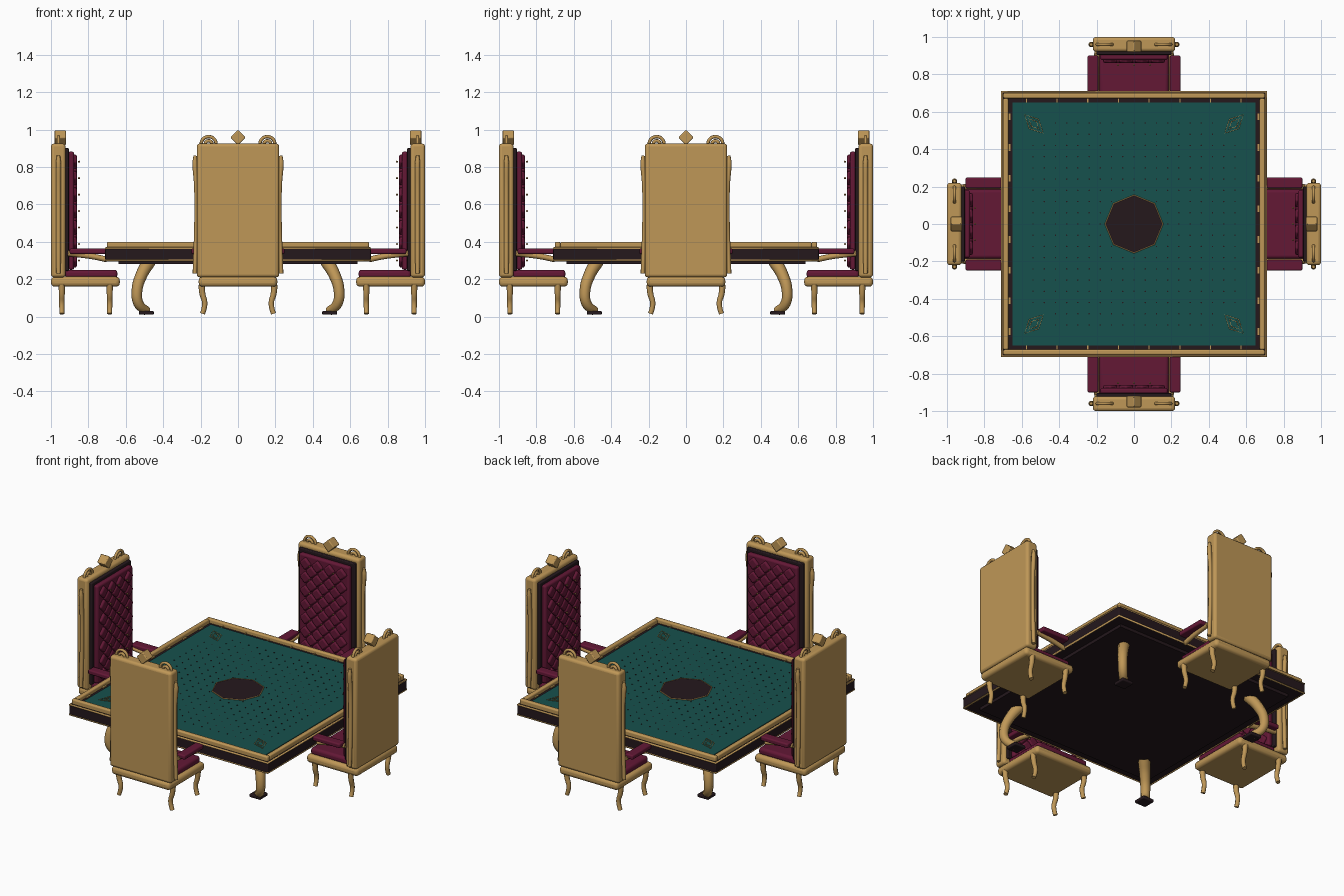
import bpy, bmesh, math
from mathutils import Matrix, Vector

if "Cube" in bpy.data.objects:
    bpy.data.objects.remove(bpy.data.objects["Cube"])


def material(name, rgb):
    m = bpy.data.materials.new(name)
    m.diffuse_color = (*rgb, 1)
    m.use_nodes = True
    m.node_tree.nodes["Principled BSDF"].inputs["Base Color"].default_value = m.diffuse_color
    return m


GOLD = material("gilded wood", (0.52, 0.31, 0.095))
RED = material("crimson leather", (0.125, 0.009, 0.036))
DARK = material("dark wood", (0.018, 0.009, 0.012))
FELT = material("green felt", (0.008, 0.083, 0.075))


def finish(name, data, mat, bevel=0, segments=3):
    data.materials.append(mat)
    ob = bpy.data.objects.new(name, data)
    bpy.context.collection.objects.link(ob)
    if bevel:
        b = ob.modifiers.new("rounded edges", 'BEVEL')
        b.width, b.segments = bevel, segments
    if ob.type == 'MESH':
        bpy.ops.object.select_all(action='DESELECT')
        ob.select_set(True)
        bpy.context.view_layer.objects.active = ob
        bpy.ops.object.shade_smooth_by_angle()
    return ob


def boxes(name, bounds, mat, bevel=0, segments=3):
    """One object from a list of (x0, x1, y0, y1, z0, z1) boxes."""
    bm = bmesh.new()
    for x0, x1, y0, y1, z0, z1 in bounds:
        c = Vector(((x0 + x1) / 2, (y0 + y1) / 2, (z0 + z1) / 2))
        s = Matrix.Diagonal((x1 - x0, y1 - y0, z1 - z0, 1))
        bmesh.ops.create_cube(bm, size=1, matrix=Matrix.Translation(c) @ s)
    me = bpy.data.meshes.new(name)
    bm.to_mesh(me)
    bm.free()
    return finish(name, me, mat, bevel, segments)


def tilted(name, centres, size, mat, bevel):
    """Cubes turned 45 degrees so they read as diamonds from the front."""
    bm = bmesh.new()
    for c in centres:
        m = Matrix.Translation(c) @ Matrix.Rotation(math.pi / 4, 4, 'Y') @ Matrix.Diagonal((*size, 1))
        bmesh.ops.create_cube(bm, size=1, matrix=m)
    me = bpy.data.meshes.new(name)
    bm.to_mesh(me)
    bm.free()
    return finish(name, me, mat, bevel, 2)


def tubes(name, paths, radius, mat, cyclic=False, smooth=True):
    """Round rods along point paths; a 4th value scales the radius."""
    cu = bpy.data.curves.new(name, 'CURVE')
    cu.dimensions = '3D'
    cu.bevel_depth, cu.bevel_resolution = radius, 2
    cu.use_fill_caps, cu.resolution_u = True, 5
    for path in paths:
        sp = cu.splines.new('BEZIER' if smooth else 'POLY')
        pts = sp.bezier_points if smooth else sp.points
        pts.add(len(path) - 1)
        for p, q in zip(pts, path):
            p.co = q[:3] if smooth else (*q[:3], 1)
            p.radius = q[3] if len(q) > 3 else 1
            if smooth:
                p.handle_left_type = p.handle_right_type = 'AUTO'
        sp.use_cyclic_u = cyclic
    return finish(name, cu, mat)


def discs(name, centres, radius, height, sides, mat):
    bm = bmesh.new()
    for c in centres:
        bmesh.ops.create_cone(bm, cap_ends=True, segments=sides, radius1=radius, radius2=radius,
                              depth=height, matrix=Matrix.Translation(c))
    me = bpy.data.meshes.new(name)
    bm.to_mesh(me)
    bm.free()
    return finish(name, me, mat)


def ring(outer, inner, z0, z1):
    """Four bars forming a square frame."""
    return [(-outer, outer, -outer, -inner, z0, z1), (-outer, outer, inner, outer, z0, z1),
            (-outer, -inner, -inner, inner, z0, z1), (inner, outer, -inner, inner, z0, z1)]


# ---- Table ----
boxes("table_body", [(-.71, .71, -.71, .71, .30, .368)], DARK, .006)
boxes("table_underside", [(-.64, .64, -.64, .64, .28, .302)], DARK)
boxes("table_inner_border", [(-.67, .67, -.67, .67, .36, .376)], DARK)
boxes("felt_top", [(-.65, .65, -.65, .65, .365, .381)], FELT)
boxes("gold_rail", ring(.70, .672, .366, .40), GOLD, .008)
for z in (.302, .364):
    tubes("table_edge_trim", [[(-.706, -.706, z), (.706, -.706, z), (.706, .706, z), (-.706, .706, z)]],
          .007, GOLD, True, False)
discs("centre_octagon", [(0, 0, .382)], .153, .006, 8, DARK)
octagon = [(.154 * math.cos(i * math.pi / 4), .154 * math.sin(i * math.pi / 4), .384) for i in range(8)]
tubes("octagon_trim", [octagon], .003, GOLD, True, False)

# felt studs and border ticks
grid = [(-.54 + .06 * i, -.54 + .06 * j, .381) for i in range(19) for j in range(19)]
discs("felt_studs", [p for p in grid if max(abs(p[0]), abs(p[1])) < .45 or
                     min(abs(p[0]), abs(p[1])) < .45], .004, .004, 6, DARK)
ticks = []
for i in range(8):
    t = -.575 + i * .164
    for s in (-1, 1):
        ticks.append((t - .003, t + .003, s * .661 - .012, s * .661 + .012, .37, .382))
        ticks.append((s * .667 - .006, s * .667 + .006, t - .018, t + .018, .37, .382))
boxes("border_ticks", ticks, GOLD)

# corner ornaments, table legs and feet
ornaments, legs, feet = [], [], []
for sx in (-1, 1):
    for sy in (-1, 1):
        for r in (.062, .034):
            ornaments.append([(sx * (.535 + a * r), sy * (.535 + b * r), .382)
                              for a, b in ((.8, .8), (-.4, .4), (-.8, -.8), (.4, -.4))])
        legs.append([(sx * d, sy * d, z, r) for d, z, r in
                     ((.475, .295, 1.15), (.515, .225, 1), (.54, .14, .9), (.532, .07, .85), (.49, .03, .8))])
        feet.append((sx * .49 - .04, sx * .49 + .04, sy * .49 - .04, sy * .49 + .04, .01, .03))
tubes("corner_ornaments", ornaments, .002, GOLD, True, False)
tubes("table_legs", legs, .032, GOLD)
boxes("table_feet", feet, DARK, .006)

# ---- One chair at the front, facing the table ----
chair = [
    boxes("chair_back", [(-.22, .22, -1.0, -.922, .21, .925)], GOLD, .016),
    boxes("seat_frame", [(-.21, .21, -1.0, -.632, .16, .213)], GOLD, .02),
    boxes("seat_cushion", [(-.185, .185, -.925, -.645, .205, .25)], RED, .016),
    boxes("back_dark_panel", [(-.2, .2, -.93, -.904, .245, .9)], DARK, .005),
    boxes("back_padding", [(-.18, .18, -.91, -.876, .25, .882)], RED, .012),
]

# diamond tufting with buttons
d, dz = .085, .088
tufts = [((i - 1.5) * d, -.885, .30 + k * dz) for i in range(4) for k in range(7)]
tufts += [(i * d, -.885, .344 + k * dz) for i in (-1, 0, 1) for k in range(6)]
chair.append(tilted("tufted_diamonds", tufts, (.059, .048, .059), RED, .01))
bm = bmesh.new()
for i in (-1, 0, 1):
    for k in range(7):
        bmesh.ops.create_icosphere(bm, subdivisions=1, radius=.006,
                                   matrix=Matrix.Translation((i * d, -.85, .30 + k * dz)))
me = bpy.data.meshes.new("tuft_buttons")
bm.to_mesh(me)
bm.free()
chair.append(finish("tuft_buttons", me, GOLD))

# crest: centre diamond and two scrolls
chair.append(tilted("crest_diamond", [(0, -.95, .957)], (.058, .06, .058), GOLD, .005))
scrolls, strips, arms, pads, chair_legs = [], [], [], [], []
for s in (-1, 1):
    for r in (.04, .018):
        scrolls.append([(s * .157 + r * math.cos(a * math.pi / 8), -.96, .922 + r * math.sin(a * math.pi / 8))
                        for a in range(9)])
    # carved side strips, armrests and legs
    strips.append([(s * x, -.96, z, r) for x, z, r in
                   ((.229, .86, .7), (.23, .82, 1.1), (.222, .7, 1), (.221, .5, 1), (.226, .34, 1), (.231, .23, .9))])
    arms.append([(s * .2, y, z) for y, z in ((-.91, .338), (-.85, .331), (-.77, .32), (-.70, .305))])
    pads.append((s * .22 - .029, s * .22 + .029, -.9, -.705, .335, .364))
    for y in (-.942, -.686):
        chair_legs.append([(s * x, y, z, r) for x, z, r in
                           ((.195, .17, 1.15), (.19, .12, 1.05), (.178, .075, .95), (.182, .04, .9), (.19, .015, .9))])
chair += [
    tubes("crest_scrolls", scrolls, .009, GOLD),
    tubes("back_side_strips", strips, .013, GOLD),
    tubes("arm_rails", arms, .015, GOLD),
    boxes("arm_pads", pads, RED, .008),
    tubes("chair_legs", chair_legs, .015, GOLD),
]

# repeat the chair on the other three sides
for q in (1, 2, 3):
    for part in chair:
        twin = part.copy()
        twin.matrix_world = Matrix.Rotation(q * math.pi / 2, 4, 'Z')
        bpy.context.collection.objects.link(twin)
